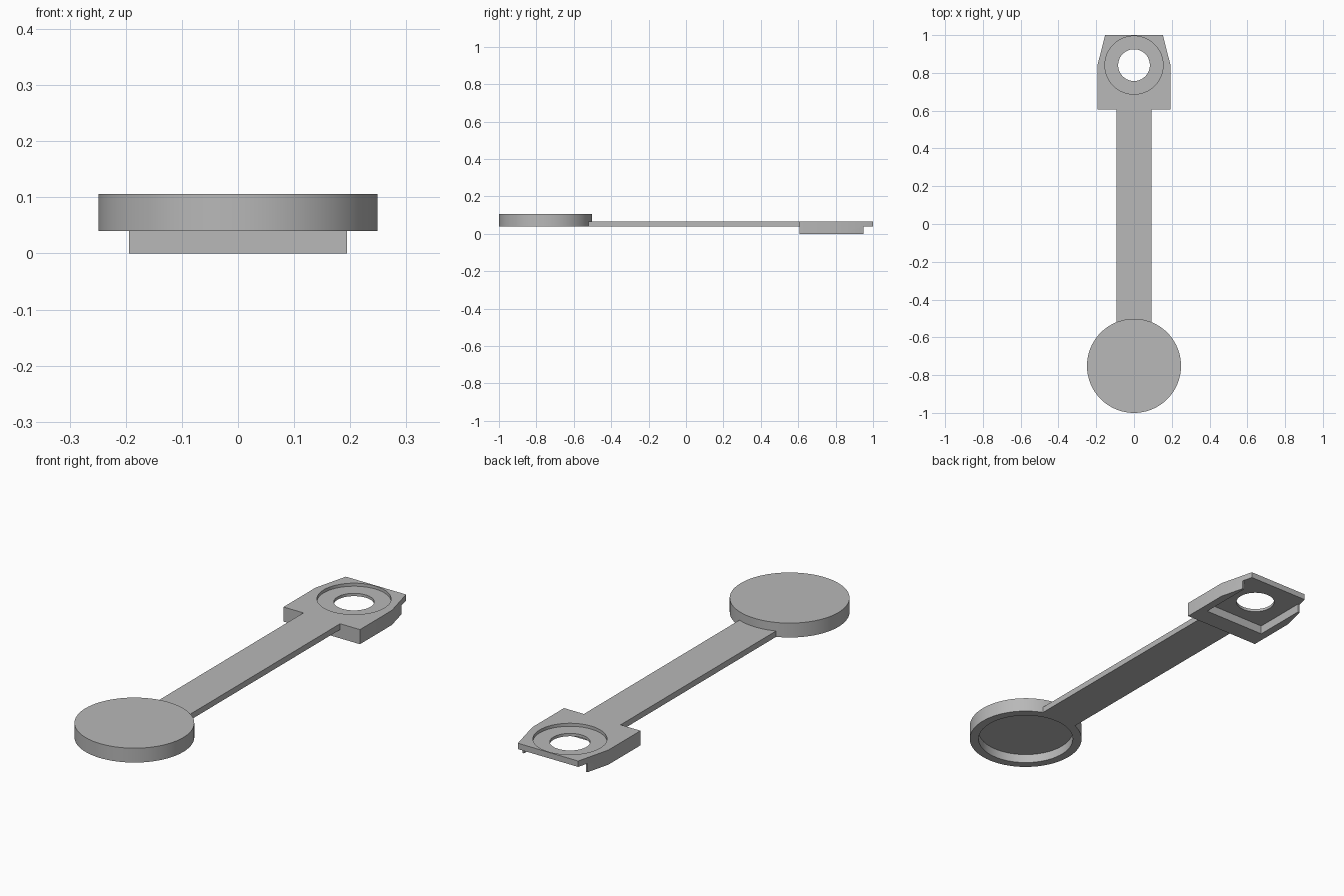
import bpy, bmesh, math

if "Cube" in bpy.data.objects:
    bpy.data.objects.remove(bpy.data.objects["Cube"], do_unlink=True)

grey = bpy.data.materials.new("plain grey")
grey.use_nodes = True
grey.diffuse_color = (0.48, 0.48, 0.48, 1)
grey.node_tree.nodes["Principled BSDF"].inputs["Base Color"].default_value = grey.diffuse_color

BASE, TOP = 0.04, 0.067      # underside and top of the thin plate
HEAD_Y, EYE_Y = 0.607, 0.841  # shoulder of the head, centre of its hole
DISC_Y, DISC_R = -0.751, 0.249


def finish(name, bm):
    bmesh.ops.recalc_face_normals(bm, faces=bm.faces)
    mesh = bpy.data.meshes.new(name)
    bm.to_mesh(mesh)
    bm.free()
    mesh.materials.append(grey)
    obj = bpy.data.objects.new(name, mesh)
    bpy.context.collection.objects.link(obj)
    return obj


def prism(name, outline, z0, z1):
    bm = bmesh.new()
    face = bm.faces.new([bm.verts.new((x, y, z0)) for x, y in outline])
    new = bmesh.ops.extrude_face_region(bm, geom=[face])["geom"]
    bmesh.ops.translate(bm, vec=(0, 0, z1 - z0),
                        verts=[v for v in new if isinstance(v, bmesh.types.BMVert)])
    return finish(name, bm)


def box(name, w, y0, y1, z0, z1):
    return prism(name, [(-w, y0), (w, y0), (w, y1), (-w, y1)], z0, z1)


def cylinder(name, r, y, z0, z1, n=96):
    ring = [(r * math.cos(2 * math.pi * i / n), y + r * math.sin(2 * math.pi * i / n))
            for i in range(n)]
    return prism(name, ring, z0, z1)


def cut(obj, cutters):
    bpy.context.view_layer.objects.active = obj
    for cutter in cutters:
        mod = obj.modifiers.new("cut", 'BOOLEAN')
        mod.operation, mod.solver, mod.object = 'DIFFERENCE', 'EXACT', cutter
        bpy.ops.object.modifier_apply(modifier=mod.name)
        bpy.data.objects.remove(cutter, do_unlink=True)


def smooth(obj):
    bpy.ops.object.select_all(action='DESELECT')
    obj.select_set(True)
    bpy.context.view_layer.objects.active = obj
    bpy.ops.object.shade_smooth_by_angle(angle=math.radians(30))


# Arm with bracket head: half outline mirrored, its lower end hugging the disc
half = []
for i in range(7):
    x = 0.093 * i / 6
    half.append((x, DISC_Y + math.sqrt((DISC_R - 0.003) ** 2 - x * x)))
half += [(0.093, HEAD_Y), (0.194, HEAD_Y), (0.194, 0.838), (0.153, 1.0)]
outline = half + [(-x, y) for x, y in reversed(half[1:])]
arm = prism("arm_and_bracket", outline, 0, TOP)
cut(arm, [
    box("arm_underside", 0.3, -0.8, HEAD_Y, -0.1, BASE),
    box("tip_underside", 0.3, 0.95, 1.1, -0.1, BASE),
    box("open_pocket", 0.157, 0.695, 1.1, -0.1, BASE),
    cylinder("top_recess", 0.154, EYE_Y, TOP - 0.014, 0.2),
    cylinder("through_hole", 0.084, EYE_Y, -0.1, 0.2),
])
smooth(arm)

# Round end cap, hollow from below
disc = cylinder("round_cap", DISC_R, DISC_Y, BASE, 0.106)
cut(disc, [cylinder("cap_hollow", 0.21, DISC_Y, -0.1, 0.081)])
smooth(disc)
